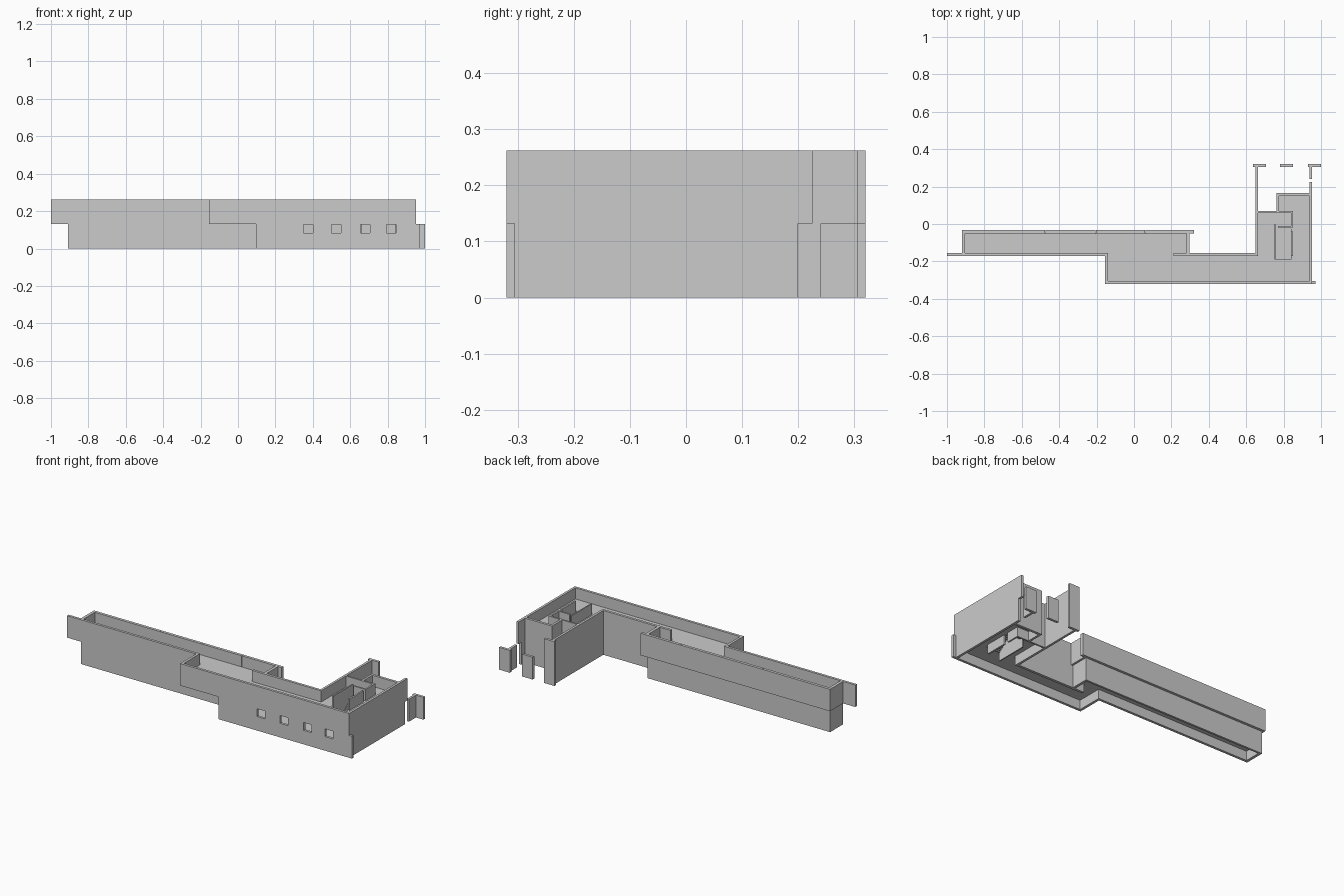
import bpy, bmesh

if "Cube" in bpy.data.objects:
    bpy.data.objects.remove(bpy.data.objects["Cube"])

H = 0.132   # storey height
T = 0.262   # total height


def add_obj(name, bm):
    me = bpy.data.meshes.new(name)
    bm.to_mesh(me)
    bm.free()
    ob = bpy.data.objects.new(name, me)
    bpy.context.collection.objects.link(ob)
    return ob


def box(name, x0, x1, y0, y1, z0, z1):
    bm = bmesh.new()
    bmesh.ops.create_cube(bm, size=1)
    for v in bm.verts:
        v.co = ((x0 + x1) / 2 + v.co.x * (x1 - x0),
                (y0 + y1) / 2 + v.co.y * (y1 - y0),
                (z0 + z1) / 2 + v.co.z * (z1 - z0))
    return add_obj(name, bm)


def lower(name, *r):
    return box("lower_" + name, *r, 0, H)


def upper(name, *r):
    return box("upper_" + name, *r, H, T)


def full(name, *r):
    return box(name, *r, 0, T)


# Long wing, lower storey
lower("wing_front_wall", -0.91, 0.10, -0.17, -0.155)
lower("wing_back_wall", -0.91, 0.285, -0.06, -0.048)
lower("wing_left_wall", -0.91, -0.893, -0.155, -0.06)
lower("wing_right_wall", 0.27, 0.285, -0.155, -0.06)

# Long wing, upper storey, with the back wall in four panels
upper("wing_front_wall", -1.0, -0.14, -0.17, -0.155)
upper("wing_left_wall", -0.92, -0.903, -0.155, -0.05)
upper("wing_right_wall", 0.28, 0.297, -0.155, -0.05)
seams = [-0.92, -0.475, -0.205, 0.06, 0.32]
for i in range(4):
    upper(f"wing_back_panel_{i + 1}", seams[i] + 0.0005, seams[i + 1] - 0.0005, -0.05, -0.033)

# Front block outer walls
front = lower("front_wall", 0.095, 0.97, -0.32, -0.305)
lower("front_left_wall", 0.095, 0.11, -0.305, -0.155)
upper("front_wall", -0.155, 0.952, -0.32, -0.305)
upper("front_left_wall", -0.155, -0.14, -0.305, -0.155)
full("courtyard_wall", 0.21, 0.65, -0.17, -0.155)
full("courtyard_side_wall", 0.65, 0.664, -0.17, 0.305)
full("courtyard_end_wall", 0.637, 0.705, 0.305, 0.32)
lower("right_wall", 0.938, 0.952, -0.305, 0.20)
upper("right_wall", 0.938, 0.952, -0.305, 0.225)

# Front windows cut through the lower wall
for i, x in enumerate((0.375, 0.525, 0.68, 0.82)):
    cut = box(f"window_cutter_{i + 1}", x - 0.026, x + 0.026, -0.34, -0.28, 0.083, 0.129)
    cut.hide_render = True
    m = front.modifiers.new("window", 'BOOLEAN')
    m.operation = 'DIFFERENCE'
    m.solver = 'EXACT'
    m.object = cut
bpy.context.view_layer.update()
me = bpy.data.meshes.new_from_object(front.evaluated_get(bpy.context.evaluated_depsgraph_get()))
front.modifiers.clear()
front.data = me
for ob in [o for o in bpy.data.objects if o.name.startswith("window_cutter")]:
    bpy.data.objects.remove(ob)

# Detached rear screens
lower("screen_end", 0.93, 1.0, 0.305, 0.32)
lower("screen_side", 0.938, 0.952, 0.24, 0.305)
lower("screen_middle", 0.78, 0.85, 0.305, 0.32)

# Interior partitions
full("rear_room_wall", 0.762, 0.938, 0.15, 0.165)
full("rear_room_side", 0.762, 0.775, 0.07, 0.15)
full("hall_back_wall", 0.664, 0.85, 0.06, 0.07)
full("hall_side_wall", 0.84, 0.85, -0.01, 0.06)
upper("stair_head_wall", 0.77, 0.85, -0.02, -0.01)
full("stair_left_wall", 0.75, 0.757, -0.19, 0.0)
full("stair_right_wall", 0.84, 0.85, -0.17, -0.04)

# Floors of both storeys, left open over the stair
block = [(0.757, 0.938, -0.305, -0.19), (0.84, 0.938, -0.19, 0.07),
         (0.664, 0.757, -0.155, 0.06), (0.757, 0.84, -0.02, 0.06),
         (0.775, 0.938, 0.07, 0.15)]
lo, hi = 0.055, 0.192
ground = [(-0.893, 0.27, -0.155, -0.06), (0.11, 0.757, -0.305, -0.155)] + block
first = [(-0.903, 0.28, -0.155, -0.05), (-0.14, 0.757, -0.305, -0.155)] + block
for name, slabs, z in (("ground", ground, lo), ("first", first, hi)):
    for i, s in enumerate(slabs):
        box(f"{name}_floor_slab_{i + 1}", *s, z, z + 0.004)

# Stair rising towards the back between the two floors
n = 22
run = 0.17 / n
for i in range(n):
    z = lo + (hi - lo) * (i + 1) / n
    y = -0.19 + run * i
    box(f"stair_step_{i + 1}", 0.757, 0.84, y, y + run, z - 0.012, z)
